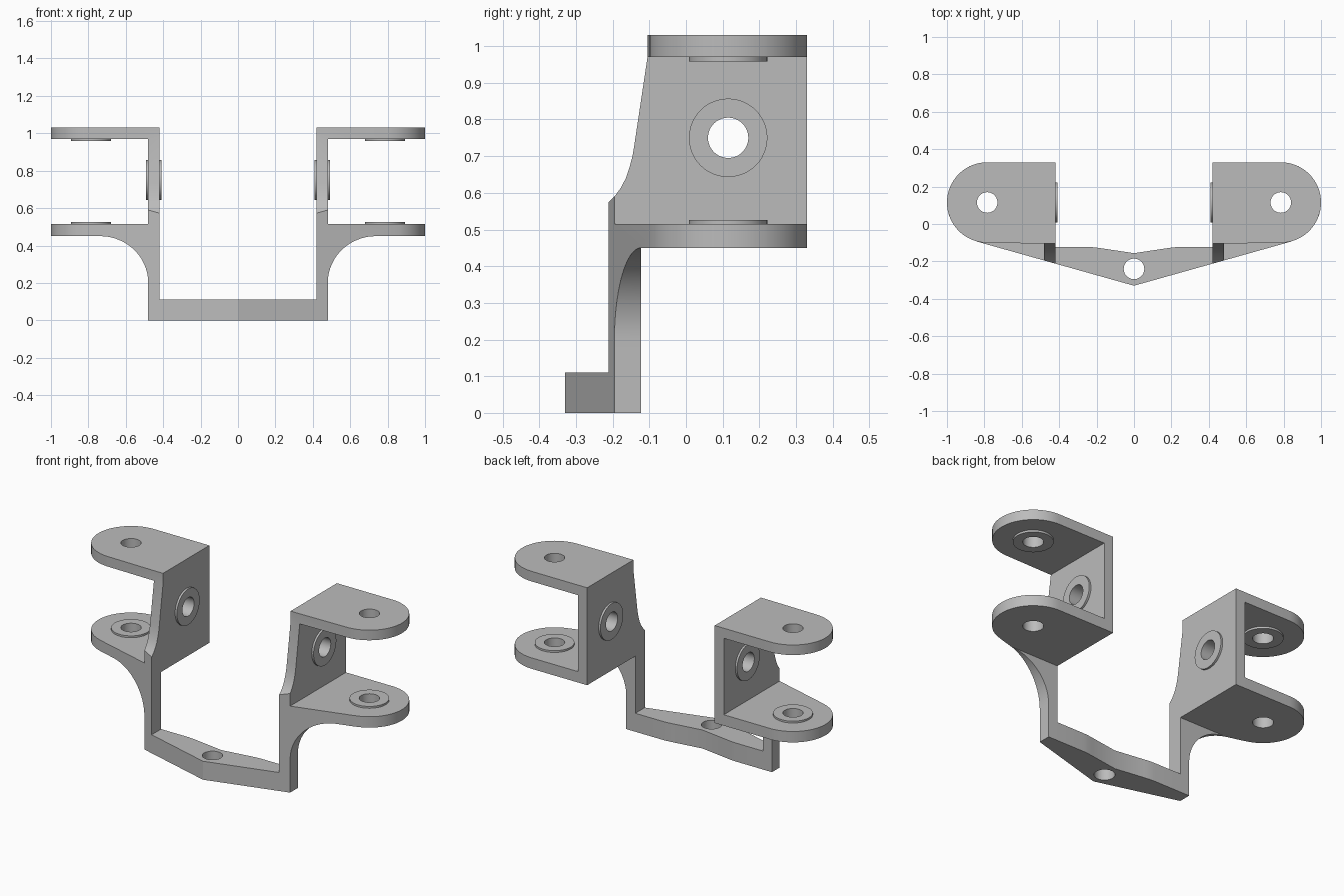
import bpy, bmesh
from math import sin, cos, pi, radians

if "Cube" in bpy.data.objects:
    bpy.data.objects.remove(bpy.data.objects["Cube"], do_unlink=True)

grey = bpy.data.materials.new("plain grey")
grey.use_nodes = True
GREY = (0.5, 0.5, 0.5, 1)
grey.diffuse_color = GREY
grey.node_tree.nodes["Principled BSDF"].inputs["Base Color"].default_value = GREY


def arc(cx, cy, rx, ry, start, end, steps):
    """Points along an elliptical arc, angles in degrees."""
    angles = [radians(start + (end - start) * i / steps) for i in range(steps + 1)]
    return [(cx + rx * cos(a), cy + ry * sin(a)) for a in angles]


def prism(name, outline, axis, low, high):
    """Extrude a 2D outline along an axis."""
    place = {"X": lambda p, d: (d, p[0], p[1]),
             "Y": lambda p, d: (p[0], d, p[1]),
             "Z": lambda p, d: (p[0], p[1], d)}[axis]
    bm = bmesh.new()
    rings = [[bm.verts.new(place(p, d)) for p in outline] for d in (low, high)]
    for ring in rings:
        bm.faces.new(ring)
    n = len(outline)
    for i in range(n):
        j = (i + 1) % n
        bm.faces.new((rings[0][i], rings[0][j], rings[1][j], rings[1][i]))
    bmesh.ops.recalc_face_normals(bm, faces=bm.faces)
    mesh = bpy.data.meshes.new(name)
    bm.to_mesh(mesh)
    bm.free()
    mesh.materials.append(grey)
    obj = bpy.data.objects.new(name, mesh)
    bpy.context.collection.objects.link(obj)
    return obj


def cylinder(name, u, v, r, axis, low, high):
    return prism(name, arc(u, v, r, r, 0, 360, 48)[:-1], axis, low, high)


def apply(obj, mod):
    with bpy.context.temp_override(object=obj, active_object=obj):
        bpy.ops.object.modifier_apply(modifier=mod.name)


def combine(obj, other, operation):
    """Boolean with another solid, which is then removed."""
    mod = obj.modifiers.new("combine", "BOOLEAN")
    mod.operation, mod.solver, mod.object = operation, "EXACT", other
    apply(obj, mod)
    bpy.data.objects.remove(other, do_unlink=True)


IN, OUT = 0.42, 0.48            # wall faces
TAB_X, TAB_Y, TAB_R = 0.785, 0.115, 0.215
BACK = 0.33
HOLE, BOSS = 0.055, 0.107

# Upright wall with the leg below it
bracket = prism("bracket", [
    (-0.25, 0), (-0.123, 0), (-0.123, 0.45), (BACK, 0.45), (BACK, 1.03),
    (-0.105, 1.03), (-0.105, 0.97), (-0.141, 0.73), (-0.146, 0.70),
    (-0.154, 0.67), (-0.164, 0.64), (-0.178, 0.613), (-0.195, 0.59),
    (-0.212, 0.573), (-0.25, 0.545)], "X", IN, OUT)

# Curved gusset under the lower lug
gusset = prism("gusset", [(0.45, 0.48), (0.45, 0.2)]
               + arc(0.737, 0.2, 0.257, 0.25, 180, 90, 20)
               + [(0.737, 0.48)], "Y", -0.25, -0.123)
combine(bracket, gusset, "UNION")

# Rounded lugs
lower = prism("lower_lug", [(IN, BACK)]
              + arc(TAB_X, TAB_Y, TAB_R, TAB_R, 90, -74.3, 32)
              + [(IN, -0.26)], "Z", 0.45, 0.515)
upper = prism("upper_lug", [(IN, BACK)]
              + arc(TAB_X, TAB_Y, TAB_R, TAB_R, 90, -88, 32)
              + [(OUT, -0.105), (IN, -0.105)], "Z", 0.97, 1.03)
combine(bracket, lower, "UNION")
combine(bracket, upper, "UNION")

# Raised bosses and their through holes
for low, high in ((0.49, 0.526), (0.958, 1.0)):
    combine(bracket, cylinder("lug_boss", TAB_X, TAB_Y, BOSS, "Z", low, high), "UNION")
combine(bracket, cylinder("wall_boss", TAB_Y, 0.75, BOSS, "X", 0.408, 0.492), "UNION")
combine(bracket, cylinder("lug_hole", TAB_X, TAB_Y, HOLE, "Z", 0.3, 1.2), "DIFFERENCE")
combine(bracket, cylinder("wall_hole", TAB_Y, 0.75, HOLE, "X", 0.3, 0.6), "DIFFERENCE")

# Other side
mirror = bracket.modifiers.new("mirror", "MIRROR")
mirror.use_mirror_merge = False
apply(bracket, mirror)

# Lower cross bar
half = [(OUT, -0.123), (0.24, -0.123), (0.21, -0.125), (0.18, -0.129)]
bar = prism("cross_bar", [(OUT, -0.4)] + half + [(0, -0.156)]
            + [(-x, y) for x, y in reversed(half)] + [(-OUT, -0.4)], "Z", 0, 0.11)
combine(bracket, bar, "UNION")

# Trim the whole front to a shallow V, then drill the bar
SLOPE, REACH = 0.281, 0.842
side_y = -BACK + SLOPE * REACH
trim = prism("front_trim", [(0, -BACK), (REACH, side_y), (REACH, -0.6),
                            (-REACH, -0.6), (-REACH, side_y)], "Z", -0.1, 0.9)
combine(bracket, trim, "DIFFERENCE")
combine(bracket, cylinder("bar_hole", 0, -0.24, HOLE, "Z", -0.1, 0.3), "DIFFERENCE")

# Smooth curved faces, keep crisp edges
bpy.ops.object.select_all(action="DESELECT")
bracket.select_set(True)
bpy.context.view_layer.objects.active = bracket
bpy.ops.object.shade_smooth_by_angle(angle=radians(25))
